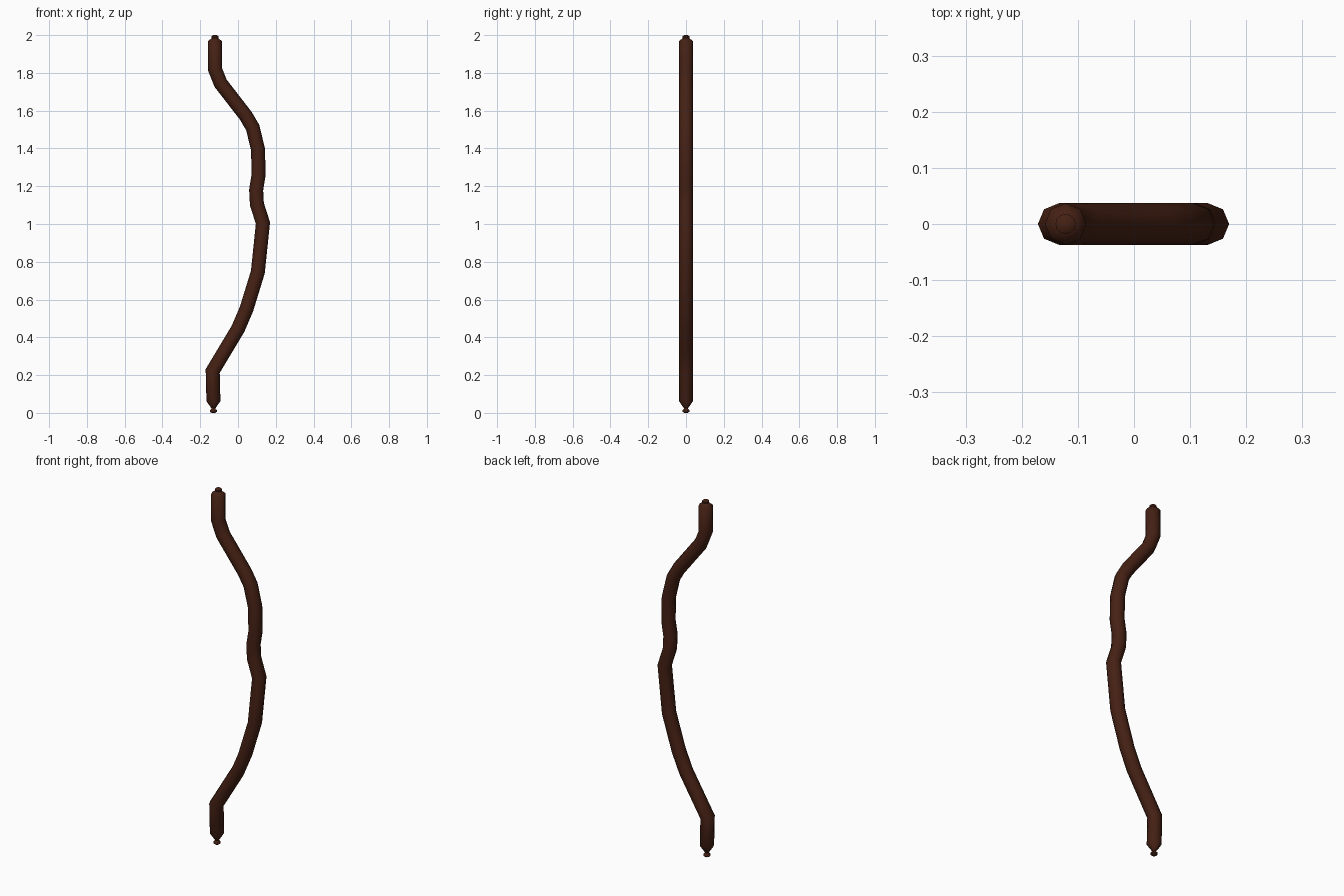
import bpy, bmesh, math
from mathutils import Vector

if "Cube" in bpy.data.objects:
    bpy.data.objects.remove(bpy.data.objects["Cube"])

SIDES = 8
R = 0.037

# Stave path in the xz plane: x, z, radius
path = [
    (-0.130, 0.025, 0.011), (-0.130, 0.062, R), (-0.134, 0.222, R),
    (-0.060, 0.345, R), (0.000, 0.445, R), (0.045, 0.550, R),
    (0.105, 0.745, R), (0.132, 1.005, R), (0.100, 1.105, R),
    (0.096, 1.180, R), (0.109, 1.260, R), (0.106, 1.395, R),
    (0.078, 1.510, R), (0.042, 1.572, R), (-0.092, 1.745, R),
    (-0.122, 1.820, R), (-0.122, 1.968, R), (-0.122, 1.985, 0.016),
]

wood = bpy.data.materials.new("dark_wood")
wood.diffuse_color = (0.06, 0.015, 0.007, 1)
wood.use_nodes = True
wood.node_tree.nodes["Principled BSDF"].inputs["Base Color"].default_value = wood.diffuse_color


def sweep(name, points, sides, smooth_angle):
    """Tube along x, z, radius points with mitred joints and closed ends."""
    bm = bmesh.new()
    pts = [Vector((x, 0, z)) for x, z, _ in points]
    rings = []
    for i, p in enumerate(pts):
        before = (p - pts[i - 1]).normalized() if i else Vector()
        after = (pts[i + 1] - p).normalized() if i < len(pts) - 1 else Vector()
        t = (before + after).normalized()
        side = Vector((t.z, 0, -t.x))
        miter = 1 / max(0.8, t.dot(after if i == 0 else before))
        r = points[i][2]
        ring = []
        for k in range(sides):
            a = math.tau * k / sides
            ring.append(bm.verts.new(p + side * (r * miter * math.cos(a))
                                     + Vector((0, r * math.sin(a), 0))))
        rings.append(ring)
    for a, b in zip(rings, rings[1:]):
        for k in range(sides):
            j = (k + 1) % sides
            bm.faces.new((a[k], a[j], b[j], b[k]))
    bm.faces.new(rings[0][::-1])
    bm.faces.new(rings[-1])
    bmesh.ops.recalc_face_normals(bm, faces=bm.faces)
    mesh = bpy.data.meshes.new(name)
    bm.to_mesh(mesh)
    bm.free()
    mesh.materials.append(wood)
    obj = bpy.data.objects.new(name, mesh)
    bpy.context.collection.objects.link(obj)
    bpy.ops.object.select_all(action='DESELECT')
    obj.select_set(True)
    bpy.context.view_layer.objects.active = obj
    bpy.ops.object.shade_smooth_by_angle(angle=math.radians(smooth_angle))
    return obj


# Main bow stave
sweep("bow_stave", path, SIDES, 50)

# Small rounded nocks at both tips
nock = [(0.010, 0.000), (0.018, 0.006), (0.018, 0.014), (0.010, 0.021), (0.010, 0.027)]
sweep("lower_nock", [(-0.130, z, r) for r, z in nock], 12, 50)
sweep("upper_nock", [(-0.122, 2 - z, r) for r, z in reversed(nock)], 12, 50)
